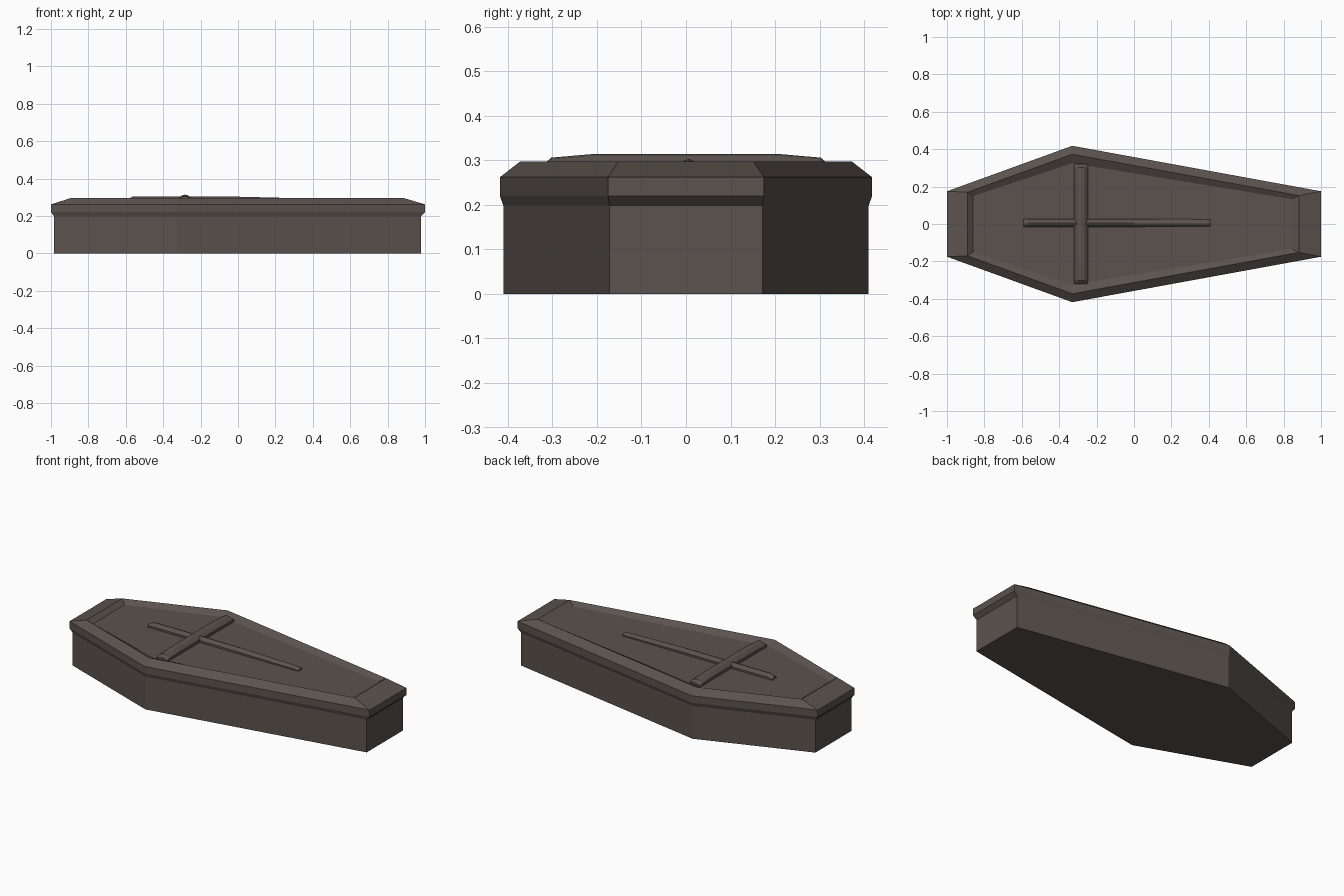
import bpy, bmesh

if "Cube" in bpy.data.objects:
    bpy.data.objects.remove(bpy.data.objects["Cube"])

SHOULDER_X = -0.33


def loft(name, rings, color):
    """Skin a stack of equal-length point rings and cap both ends."""
    bm = bmesh.new()
    loops = [[bm.verts.new(p) for p in ring] for ring in rings]
    for a, b in zip(loops, loops[1:]):
        n = len(a)
        for i in range(n):
            j = (i + 1) % n
            bm.faces.new((a[i], a[j], b[j], b[i]))
    bm.faces.new(loops[0][::-1])
    bm.faces.new(loops[-1])
    bmesh.ops.recalc_face_normals(bm, faces=bm.faces)
    mesh = bpy.data.meshes.new(name)
    bm.to_mesh(mesh)
    bm.free()
    mesh.materials.append(color)
    obj = bpy.data.objects.new(name, mesh)
    bpy.context.collection.objects.link(obj)
    return obj


def outline(z, head_x, head_y, shoulder_y, foot_x, foot_y):
    """Six-sided coffin outline at height z."""
    half = [(foot_x, foot_y), (SHOULDER_X, shoulder_y), (head_x, head_y)]
    pts = half + [(x, -y) for x, y in reversed(half)]
    return [(x, y, z) for x, y in pts]


def bar_ring(t, w, top, base, centre, along_x):
    """Rounded-top bar section at distance t along its axis."""
    rise = top - base
    prof = [(-w, base), (-w, base + rise * 0.5), (-w * 0.45, base + rise * 0.9),
            (0, top), (w * 0.45, base + rise * 0.9), (w, base + rise * 0.5), (w, base)]
    return [(t, centre + s, z) if along_x else (centre + s, t, z) for s, z in prof]


wood = bpy.data.materials.new("dark_wood")
wood.diffuse_color = (0.105, 0.085, 0.075, 1)
wood.use_nodes = True
wood.node_tree.nodes["Principled BSDF"].inputs["Base Color"].default_value = wood.diffuse_color

# Box with straight walls
body = (-0.983, 0.172, 0.41, 0.978, 0.172)
loft("coffin_box", [outline(0, *body), outline(0.2, *body)], wood)

# Lid: flared lip, upright edge, sloped rim, recessed panel
rim = (-1.0, 0.175, 0.418, 1.0, 0.175)
PANEL = 0.275
loft("coffin_lid", [
    outline(0.198, *body),
    outline(0.22, *rim),
    outline(0.262, *rim),
    outline(0.297, -0.89, 0.17, 0.373, 0.882, 0.152),
    outline(PANEL, -0.86, 0.15, 0.325, 0.845, 0.133),
], wood)

# Raised cross: long bar falling towards the foot, and a thicker cross bar
BASE = PANEL - 0.005
loft("cross_long_bar", [bar_ring(t, w, z, BASE, 0.006, True) for t, w, z in (
    (-0.592, 0.021, 0.288), (-0.565, 0.022, 0.303), (0.0, 0.021, 0.303),
    (0.39, 0.019, 0.293), (0.41, 0.018, 0.285))], wood)
loft("cross_short_bar", [bar_ring(t, w, z, BASE, -0.283, False) for t, w, z in (
    (-0.32, 0.034, 0.29), (-0.303, 0.038, 0.306), (-0.21, 0.038, 0.314),
    (0.21, 0.038, 0.314), (0.303, 0.038, 0.306), (0.32, 0.034, 0.29))], wood)
